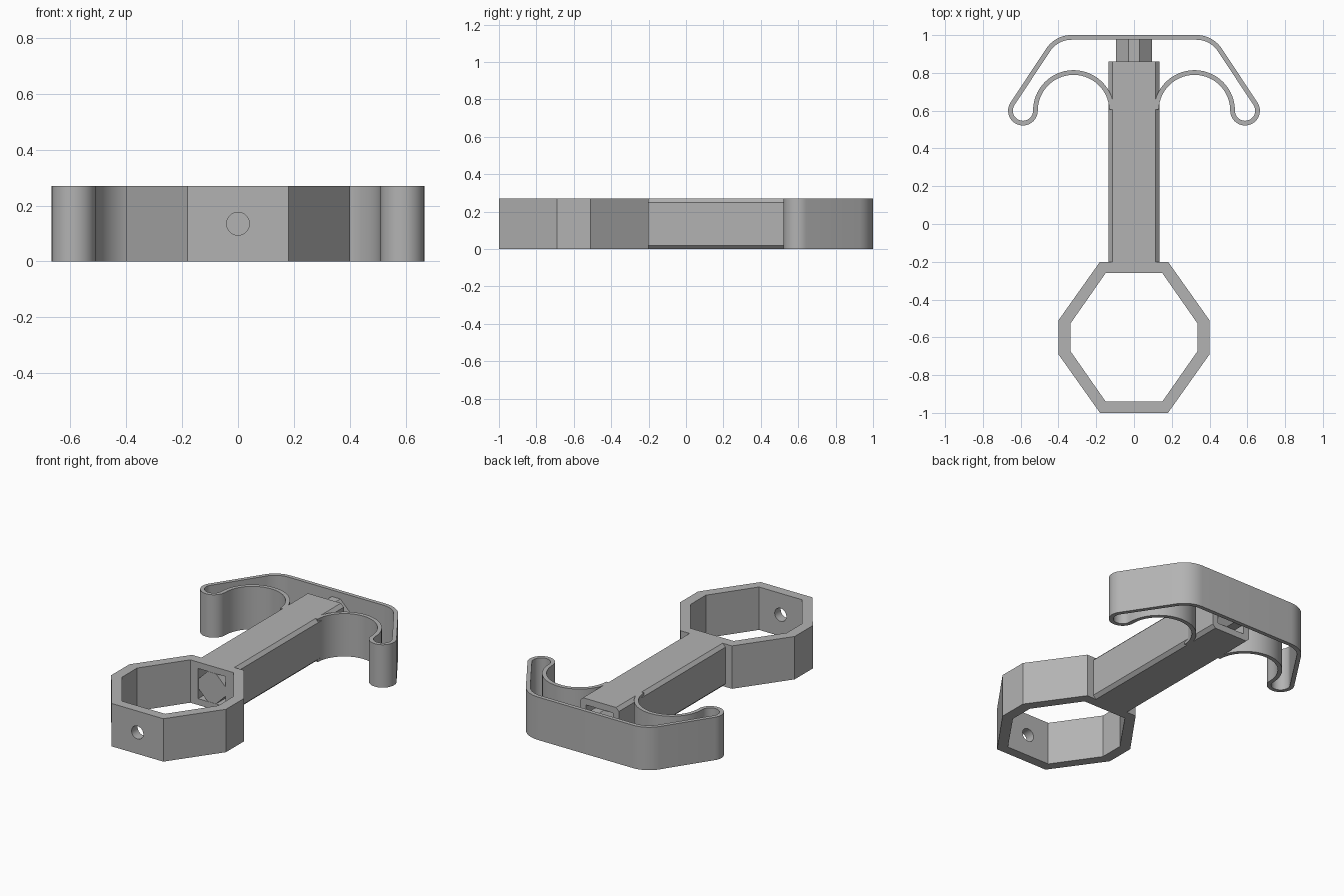
import bpy, bmesh, math
from mathutils import Vector

cube = bpy.data.objects.get("Cube")
if cube:
    bpy.data.objects.remove(cube, do_unlink=True)

H = 0.27          # overall height
MID = H / 2       # centre line of the shaft

grey = bpy.data.materials.new("plain grey")
grey.use_nodes = True
grey.diffuse_color = (0.45, 0.45, 0.45, 1)
grey.node_tree.nodes["Principled BSDF"].inputs["Base Color"].default_value = grey.diffuse_color


def prism(name, outline, offset):
    """Closed solid: a flat 3D outline swept along an offset."""
    bm = bmesh.new()
    face = bm.faces.new([bm.verts.new(p) for p in outline])
    swept = bmesh.ops.extrude_face_region(bm, geom=[face])["geom"]
    bmesh.ops.translate(bm, vec=offset, verts=[v for v in swept if isinstance(v, bmesh.types.BMVert)])
    bmesh.ops.recalc_face_normals(bm, faces=bm.faces)
    mesh = bpy.data.meshes.new(name)
    bm.to_mesh(mesh)
    bm.free()
    mesh.materials.append(grey)
    obj = bpy.data.objects.new(name, mesh)
    bpy.context.collection.objects.link(obj)
    return obj


def along_y(name, section, y0, y1):
    return prism(name, [(x, y0, z + MID) for x, z in section], Vector((0, y1 - y0, 0)))


def upright(name, outline, z0=0, z1=H):
    return prism(name, [(x, y, z0) for x, y in outline], Vector((0, 0, z1 - z0)))


def octagon(a, b, c, d):
    """Eight corners: half-width a with flat half b, half-depth c with flat half d."""
    return [(a, -d), (a, d), (b, c), (-b, c), (-a, d), (-a, -d), (-b, -c), (b, -c)]


def arc(cx, cy, r, start, end, steps):
    angles = [math.radians(start + (end - start) * i / steps) for i in range(steps + 1)]
    return [Vector((cx + r * math.cos(a), cy + r * math.sin(a))) for a in angles]


def cut(obj, cutter):
    mod = obj.modifiers.new("cut", "BOOLEAN")
    mod.operation, mod.solver, mod.object = "DIFFERENCE", "EXACT", cutter
    bpy.context.view_layer.objects.active = obj
    bpy.ops.object.modifier_apply(modifier=mod.name)


def smooth(obj):
    bpy.ops.object.select_all(action="DESELECT")
    obj.select_set(True)
    bpy.context.view_layer.objects.active = obj
    bpy.ops.object.shade_smooth_by_angle(angle=math.radians(25))


# Eight-sided finger ring and hollow chamfered shaft
ring_y = -0.6
ring = upright("finger_ring", [(x, y + ring_y) for x, y in octagon(0.40, 0.18, 0.40, 0.09)])
opening = upright("ring_opening", [(x, y + ring_y) for x, y in octagon(0.335, 0.15, 0.34, 0.075)], -0.1, H + 0.1)
shaft = along_y("shaft", octagon(0.135, 0.115, MID, 0.115), -0.2, 0.86)

# Square channel through the shaft, round hole in the ring's front wall
s = 0.095
channel = along_y("channel", [(s, s), (-s, s), (-s, -s), (s, -s)], -0.3, 1.0)
pin_hole = along_y("pin_hole", [tuple(p) for p in arc(0, 0, 0.041, 0, 345, 23)], -1.1, -0.8)
for target, cutter in ((ring, opening), (ring, channel), (ring, pin_hole), (shaft, channel)):
    cut(target, cutter)
for cutter in (opening, channel, pin_hole):
    bpy.data.objects.remove(cutter, do_unlink=True)
smooth(ring)

# Diamond rod with blunted corners inside the channel
b = s - 0.001
along_y("inner_rod", octagon(b, 0.03, b, 0.03), -0.26, 0.985)

# Springy bow: one half as a centre line, mirrored, then thickened
half = (arc(0.33, 0.838, 0.15, 90, 34, 10)
        + arc(0.588, 0.6, 0.066, 34, -180, 24)
        + arc(0.32, 0.6, 0.202, 0, 178, 28)[1:])
path = [Vector((-p.x, p.y)) for p in reversed(half)] + half
T = 0.0125
left, right = [], []
for i, p in enumerate(path):
    t = (path[min(i + 1, len(path) - 1)] - path[max(i - 1, 0)]).normalized()
    n = Vector((-t.y, t.x)) * T
    left.append(p + n)
    right.append(p - n)
smooth(upright("spring_bow", [tuple(p) for p in left + right[::-1]]))
